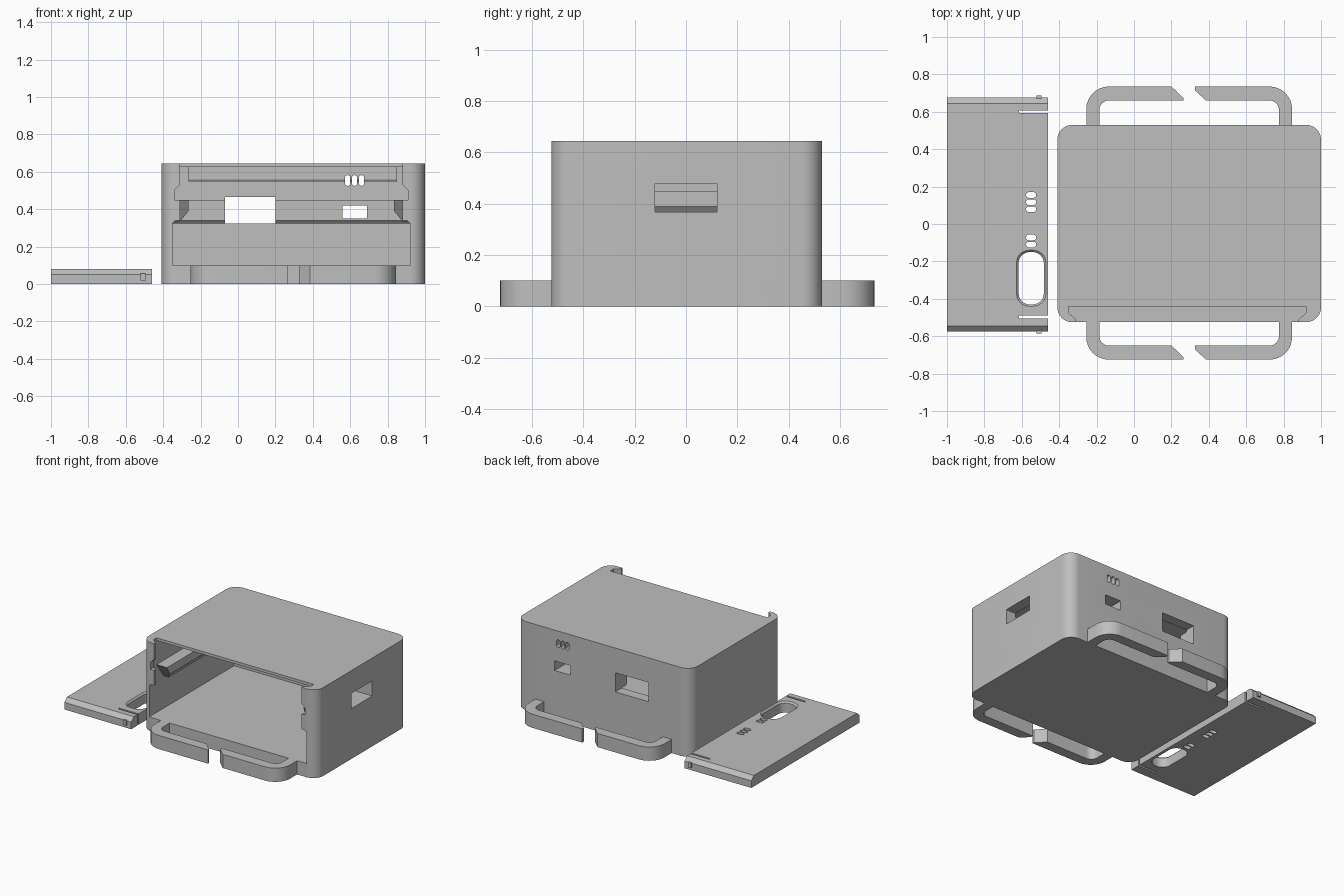
import bpy, bmesh, math

if "Cube" in bpy.data.objects:
    bpy.data.objects.remove(bpy.data.objects["Cube"])

grey = bpy.data.materials.new("plain_grey")
grey.diffuse_color = (0.52, 0.52, 0.52, 1)
grey.use_nodes = True
grey.node_tree.nodes["Principled BSDF"].inputs["Base Color"].default_value = grey.diffuse_color
MID = 0.285  # centre line of the case in x


def prism(name, pts, axis, lo, hi):
    """Extrude a 2D outline along an axis."""
    put = {"x": lambda a, b, c: (c, a, b), "y": lambda a, b, c: (a, c, b),
           "z": lambda a, b, c: (a, b, c)}[axis]
    bm = bmesh.new()
    low = [bm.verts.new(put(a, b, lo)) for a, b in pts]
    high = [bm.verts.new(put(a, b, hi)) for a, b in pts]
    bm.faces.new(low)
    bm.faces.new(high)
    n = len(pts)
    for i in range(n):
        j = (i + 1) % n
        bm.faces.new((low[i], low[j], high[j], high[i]))
    bmesh.ops.recalc_face_normals(bm, faces=bm.faces)
    me = bpy.data.meshes.new(name)
    bm.to_mesh(me)
    bm.free()
    me.materials.append(grey)
    ob = bpy.data.objects.new(name, me)
    bpy.context.collection.objects.link(ob)
    return ob


def arc(cx, cy, r, a0, a1, n=8):
    return [(cx + r * math.cos(math.radians(a0 + (a1 - a0) * i / n)),
             cy + r * math.sin(math.radians(a0 + (a1 - a0) * i / n))) for i in range(n + 1)]


def rrect(a0, a1, b0, b1, r, n=8):
    return (arc(a1 - r, b1 - r, r, 0, 90, n) + arc(a0 + r, b1 - r, r, 90, 180, n)
            + arc(a0 + r, b0 + r, r, 180, 270, n) + arc(a1 - r, b0 + r, r, 270, 360, n))


def rect(a0, a1, b0, b1):
    return [(a0, b0), (a1, b0), (a1, b1), (a0, b1)]


def mirrored(pts):
    """Close a left half outline by reflecting it about the case centre line."""
    return pts + [(2 * MID - a, b) for a, b in reversed(pts)]


def combine(ob, tool, op="DIFFERENCE"):
    m = ob.modifiers.new("b", "BOOLEAN")
    m.operation, m.solver, m.object = op, "EXACT", tool
    dg = bpy.context.evaluated_depsgraph_get()
    me = bpy.data.meshes.new_from_object(ob.evaluated_get(dg))
    ob.modifiers.clear()
    ob.data = me
    bpy.data.objects.remove(tool)


def smooth(ob):
    bpy.ops.object.select_all(action="DESELECT")
    ob.select_set(True)
    bpy.context.view_layer.objects.active = ob
    bpy.ops.object.shade_smooth_by_angle(angle=math.radians(30))


# Case shell, hollowed and open at the front
case = prism("case", rrect(-0.41, 1.0, -0.525, 0.53, 0.08, 10), "z", 0, 0.645)
combine(case, prism("cut", rect(-0.35, 0.92, -0.46, 0.455), "z", 0.1, 0.625))

# Dovetail slot for the sliding cover, wider below, with snap notches
slot = mirrored([(-0.35, -0.44), (-0.35, -0.475), (-0.31, -0.51), (-0.31, -0.6)])
combine(case, prism("cut", slot, "z", 0.1, 0.7))
low = mirrored([(-0.35, 0.1), (-0.35, 0.325), (-0.335, 0.34)])
combine(case, prism("cut", low, "y", -0.6, -0.45))
notch = mirrored([(-0.34, 0.45), (-0.34, 0.5), (-0.31, 0.53)])
combine(case, prism("cut", notch, "y", -0.6, -0.45))

# Side rails with sloped undersides and sloped front ends
half = [(-0.37, 0.335), (-0.31, 0.335), (-0.265, 0.39), (-0.265, 0.45), (-0.37, 0.45)]
for s in (0, 1):
    pts = [(2 * MID - a, b) for a, b in half] if s else half
    rail = prism("rail", pts, "y", -0.44, 0.48)
    for v in rail.data.vertices:
        if v.co.y < 0:
            v.co.y += max(0, 0.42 - v.co.z)
    combine(case, rail, "UNION")

# Rear ledge and small upper rear ridge
combine(case, prism("ledge", [(0.47, 0.325), (0.41, 0.325), (0.395, 0.34), (0.395, 0.45),
                              (0.47, 0.45)], "x", -0.37, 0.94), "UNION")
combine(case, prism("ridge", [(0.47, 0.545), (0.45, 0.545), (0.44, 0.56), (0.44, 0.635),
                              (0.47, 0.635)], "x", -0.265, 0.85), "UNION")

# Port openings in the rear and right walls
for r in (rect(-0.07, 0.2, 0.325, 0.465), rect(0.56, 0.69, 0.35, 0.42)):
    combine(case, prism("cut", r, "y", 0.37, 0.6))
for x in (0.586, 0.623, 0.66):
    combine(case, prism("cut", rrect(x - 0.014, x + 0.014, 0.525, 0.582, 0.0135, 5), "y", 0.4, 0.6))
combine(case, prism("cut", rect(-0.12, 0.12, 0.368, 0.478), "x", 0.82, 1.1))
smooth(case)

# Strap loops front and rear, each split by a slanted gap
for side, s, wall, out in (("rear", 1, 0.52, 0.735), ("front", -1, -0.515, -0.725)):
    inn = out - s * 0.075
    hi, lo = max(out, inn), min(out, inn)
    gap_l = [(0.20, hi), (0.265, hi - 0.062), (0.265, lo)]
    gap_r = [(0.325, hi), (0.325, lo + 0.055), (0.385, lo)]
    if s < 0:
        gap_l.reverse()
        gap_r.reverse()
    for part, gap, k in (("left", gap_l, 1), ("right", gap_r, -1)):
        xo = -0.255 if k > 0 else 0.845

        def corner(r, x, y):
            return [(x + k * r * (1 - math.cos(t)), y - s * r * (1 - math.sin(t)))
                    for t in [i * math.pi / 16 for i in range(9)]]
        pts = [(xo, wall)] + corner(0.12, xo, out) + gap
        pts += corner(0.05, xo + k * 0.07, inn)[::-1] + [(xo + k * 0.07, wall)]
        smooth(prism(f"{side}_strap_loop_{part}", pts, "z", 0, 0.1))

# Sliding cover lying beside the case, with bevelled long edges
cover = prism("sliding_cover", [(-0.575, 0), (0.675, 0), (0.675, 0.052), (0.645, 0.08),
                                (-0.545, 0.08), (-0.575, 0.052)], "x", -1.0, -0.46)
for y in (-0.575, 0.675):
    combine(cover, prism("snap", rect(-0.52, -0.495, y - 0.011, y + 0.011), "z", 0.02, 0.056), "UNION")
for y in (-0.497, 0.6):
    combine(cover, prism("cut", rect(-0.615, -0.4, y - 0.007, y + 0.007), "z", -0.1, 0.2))
for y in (0.155, 0.117, 0.079, -0.072, -0.11):
    combine(cover, prism("cut", rrect(-0.577, -0.523, y - 0.015, y + 0.015, 0.0145, 5), "z", -0.1, 0.2))

# Oblong opening with a chamfered upper rim
combine(cover, prism("cut", rrect(-0.617, -0.482, -0.43, -0.15, 0.06), "z", -0.1, 0.2))
rim = prism("cut", rrect(-0.617, -0.482, -0.43, -0.15, 0.06), "z", 0.069, 0.083)
for v in rim.data.vertices:
    if v.co.z > 0.08:
        v.co.x = -0.5495 + (v.co.x + 0.5495) * 1.2
        v.co.y = -0.29 + (v.co.y + 0.29) * 1.09
combine(cover, rim)
smooth(cover)
